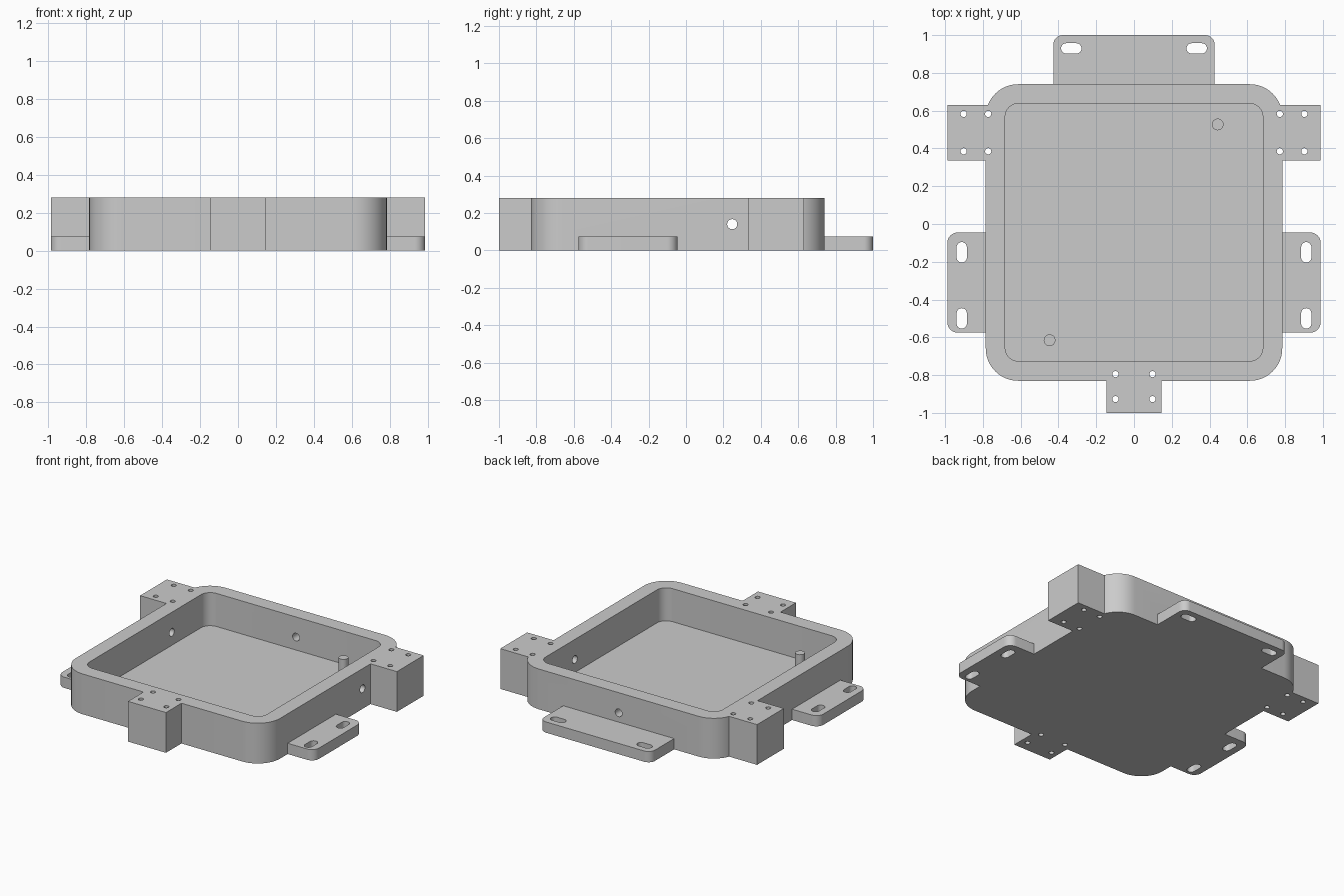
import bpy
import bmesh
from math import sin, cos, pi
from mathutils import Matrix

if "Cube" in bpy.data.objects:
    bpy.data.objects.remove(bpy.data.objects["Cube"], do_unlink=True)

grey = bpy.data.materials.new("machined grey")
grey.use_nodes = True
grey.diffuse_color = (0.6, 0.6, 0.6, 1)
grey.node_tree.nodes["Principled BSDF"].inputs["Base Color"].default_value = (0.6, 0.6, 0.6, 1)

HEIGHT = 0.28
TAB = 0.075
FLOOR = 0.05
PIN_TOP = 0.16


def prism(bm, x0, x1, y0, y1, z0, z1, r=0, steps=12):
    """Add an upright box with rounded vertical corners (r = 0 keeps them square)."""
    points = []
    corners = [(x1 - r, y1 - r), (x0 + r, y1 - r), (x0 + r, y0 + r), (x1 - r, y0 + r)]
    for quarter, (cx, cy) in enumerate(corners):
        for i in range(steps + 1 if r else 1):
            a = (quarter + i / steps) * pi / 2
            points.append((cx + r * cos(a), cy + r * sin(a)))
    low = [bm.verts.new((x, y, z0)) for x, y in points]
    top = [bm.verts.new((x, y, z1)) for x, y in points]
    bm.faces.new(low[::-1])
    bm.faces.new(top)
    for i in range(len(low)):
        j = (i + 1) % len(low)
        bm.faces.new((low[i], low[j], top[j], top[i]))


def rod(bm, centre, radius, length, axis="Z", sides=24):
    turn = {"X": Matrix.Rotation(pi / 2, 4, "Y"), "Y": Matrix.Rotation(pi / 2, 4, "X"),
            "Z": Matrix.Identity(4)}[axis]
    bmesh.ops.create_cone(bm, cap_ends=True, segments=sides, radius1=radius, radius2=radius,
                          depth=length, matrix=Matrix.Translation(centre) @ turn)


def finish(name, bm):
    mesh = bpy.data.meshes.new(name)
    bm.to_mesh(mesh)
    bm.free()
    mesh.materials.append(grey)
    obj = bpy.data.objects.new(name, mesh)
    bpy.context.collection.objects.link(obj)
    return obj


def box_part(name, *args):
    bm = bmesh.new()
    prism(bm, *args)
    return finish(name, bm)


def select(obj):
    bpy.ops.object.select_all(action="DESELECT")
    obj.select_set(True)
    bpy.context.view_layer.objects.active = obj


def combine(body, other, operation):
    select(body)
    mod = body.modifiers.new("combine", "BOOLEAN")
    mod.operation = operation
    mod.solver = "EXACT"
    mod.object = other
    bpy.ops.object.modifier_apply(modifier=mod.name)
    bpy.data.objects.remove(other, do_unlink=True)


# Rounded body with hinge blocks and mounting tabs merged on
tray = box_part("tray", -0.785, 0.785, -0.83, 0.74, 0, HEIGHT, 0.172)
additions = [
    box_part("front_block", -0.146, 0.146, -1, -0.77, 0, HEIGHT),
    box_part("back_tab", -0.427, 0.427, 0.68, 1, 0, TAB, 0.05),
]
for s in (-1, 1):
    xs = sorted((s * 0.72, s * 0.988))
    additions.append(box_part("side_block", *xs, 0.335, 0.63, 0, HEIGHT))
    xs = sorted((s * 0.70, s * 0.988))
    additions.append(box_part("side_tab", *xs, -0.575, -0.045, 0, TAB, 0.055))
for part in additions:
    combine(tray, part, "UNION")

# Open cavity
combine(tray, box_part("cavity", -0.682, 0.682, -0.726, 0.638, FLOOR, 0.5, 0.07), "DIFFERENCE")

# Cross holes through the side and back walls
bm = bmesh.new()
rod(bm, (0, 0.247, 0.14), 0.027, 2.4, "X")
rod(bm, (0, 0.75, 0.14), 0.027, 0.4, "Y")
combine(tray, finish("wall_holes", bm), "DIFFERENCE")

# Screw holes in the blocks and slots in the tabs
bm = bmesh.new()
for s in (-1, 1):
    for x in (0.772, 0.902):
        for y in (0.385, 0.583):
            rod(bm, (s * x, y, 0.14), 0.0165, 0.6)
    for y in (-0.795, -0.927):
        rod(bm, (s * 0.098, y, 0.14), 0.0165, 0.6)
    for y in (-0.15, -0.5):
        prism(bm, s * 0.912 - 0.027, s * 0.912 + 0.027, y - 0.054, y + 0.054, -0.1, 0.2, 0.0269, 8)
    prism(bm, s * 0.332 - 0.054, s * 0.332 + 0.054, 0.902, 0.957, -0.1, 0.2, 0.0274, 8)
combine(tray, finish("vertical_holes", bm), "DIFFERENCE")

# Locating pins on the cavity floor
pins = []
for name, x, y in (("back_pin", 0.443, 0.527), ("front_pin", -0.447, -0.615)):
    bm = bmesh.new()
    rod(bm, (x, y, (FLOOR + PIN_TOP) / 2), 0.031, PIN_TOP - FLOOR)
    pins.append(finish(name, bm))

for obj in [tray] + pins:
    select(obj)
    bpy.ops.object.shade_smooth_by_angle(angle=pi / 6)
